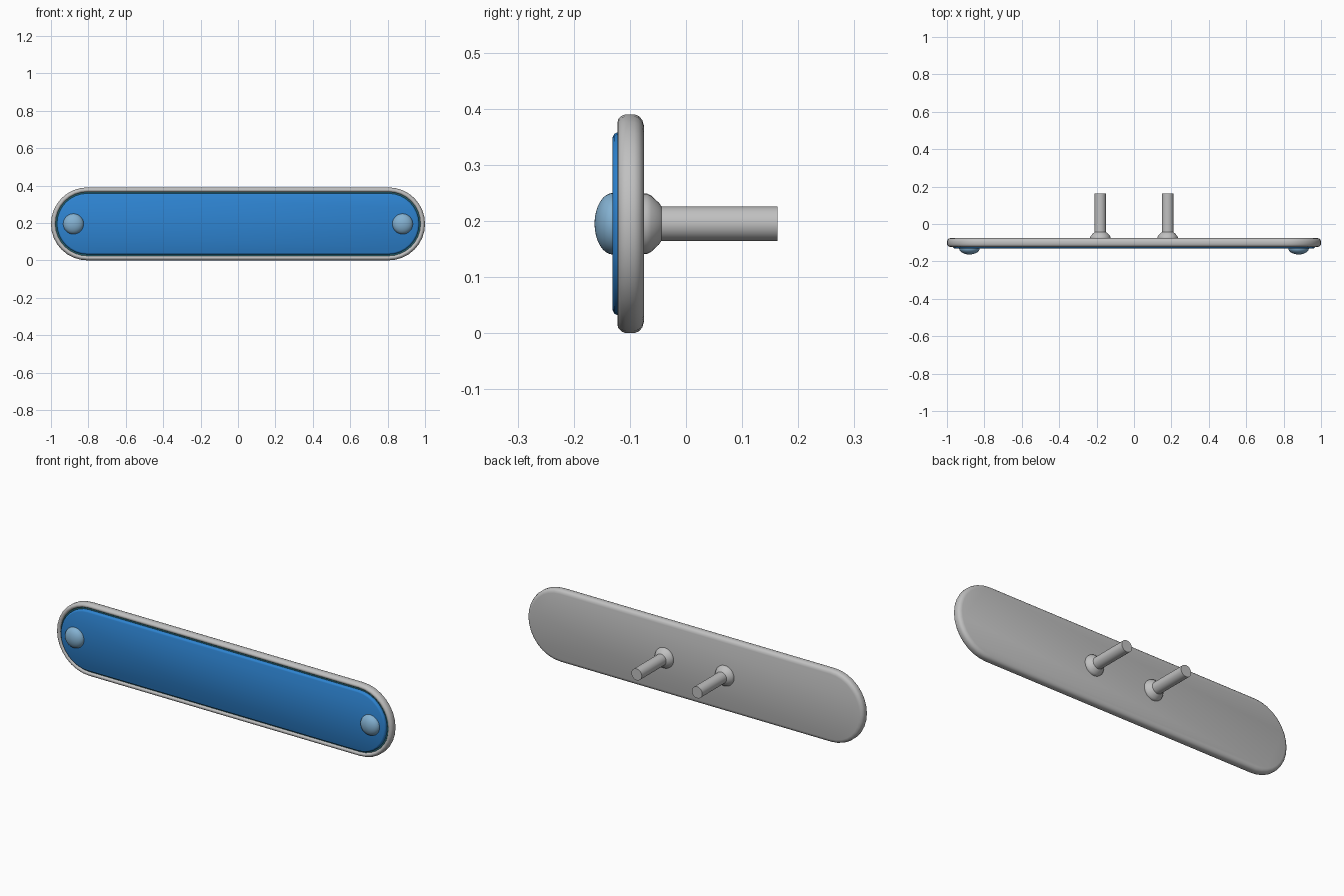
import bpy, bmesh
from math import sin, cos, pi, radians

cube = bpy.data.objects.get("Cube")
if cube:
    bpy.data.objects.remove(cube, do_unlink=True)

MID_Z = 0.195      # height of the plate's centre line
ARC_X = 0.805      # centre of the rounded ends


def material(name, rgb):
    m = bpy.data.materials.new(name)
    m.use_nodes = True
    m.diffuse_color = (*rgb, 1)
    bsdf = m.node_tree.nodes["Principled BSDF"]
    bsdf.inputs["Base Color"].default_value = (*rgb, 1)
    bsdf.inputs["Roughness"].default_value = 0.5
    return m


grey = material("light grey", (0.53, 0.53, 0.53))
blue = material("blue", (0.027, 0.23, 0.64))
pale_blue = material("pale blue", (0.23, 0.44, 0.64))
teal = material("dark teal", (0.02, 0.13, 0.17))


def loft(name, profile, mat, center_x=0, half_length=0, segments=32):
    """Sweep (radius, y) pairs round a circle, or round a slot if half_length > 0."""
    bm = bmesh.new()
    rings = []
    for radius, y in profile:
        ring = []
        for side in (1, -1):
            for i in range(segments // 2 + (half_length > 0)):
                a = -pi / 2 + pi * i / (segments // 2)
                ring.append(bm.verts.new((
                    center_x + side * (half_length + radius * cos(a)),
                    y, MID_Z + side * radius * sin(a))))
        rings.append(ring)
    n = len(rings[0])
    for a, b in zip(rings, rings[1:]):
        for i in range(n):
            j = (i + 1) % n
            bm.faces.new((a[i], a[j], b[j], b[i]))
    bm.faces.new(rings[0])
    bm.faces.new(rings[-1])
    bmesh.ops.recalc_face_normals(bm, faces=bm.faces)
    mesh = bpy.data.meshes.new(name)
    bm.to_mesh(mesh)
    bm.free()
    mesh.materials.append(mat)
    obj = bpy.data.objects.new(name, mesh)
    bpy.context.collection.objects.link(obj)
    bpy.ops.object.select_all(action='DESELECT')
    obj.select_set(True)
    bpy.context.view_layer.objects.active = obj
    bpy.ops.object.shade_smooth_by_angle(angle=radians(40))
    return obj


# Backing plate with rounded edge and raised front rim
loft("backing_plate", [
    (0.175, -0.075), (0.185, -0.078), (0.192, -0.084), (0.195, -0.092),
    (0.195, -0.108), (0.192, -0.115), (0.186, -0.121), (0.180, -0.122),
    (0.174, -0.119), (0.171, -0.113)], grey, half_length=ARC_X)

# Dark groove between rim and panel
loft("panel_groove", [(0.171, -0.112), (0.171, -0.114)], teal, half_length=ARC_X)

# Blue front panel with softened edge
loft("front_panel", [
    (0.163, -0.110), (0.163, -0.122), (0.160, -0.128), (0.154, -0.131)],
    blue, half_length=ARC_X)

for side, label in ((1, "left"), (-1, "right")):
    # Domed fastener head
    dome = [(0.055, -0.12)]
    dome += [(0.055 * cos(t * pi / 16), -0.130 - 0.033 * sin(t * pi / 16))
             for t in range(8)]
    dome.append((0.002, -0.163))
    loft(label + "_fastener_head", dome, pale_blue, center_x=side * 0.88)

    # Mounting post with flared foot
    loft(label + "_mounting_post", [
        (0.054, -0.080), (0.054, -0.070), (0.050, -0.062), (0.037, -0.048),
        (0.031, -0.044), (0.031, 0.163)], grey, center_x=side * 0.18)
